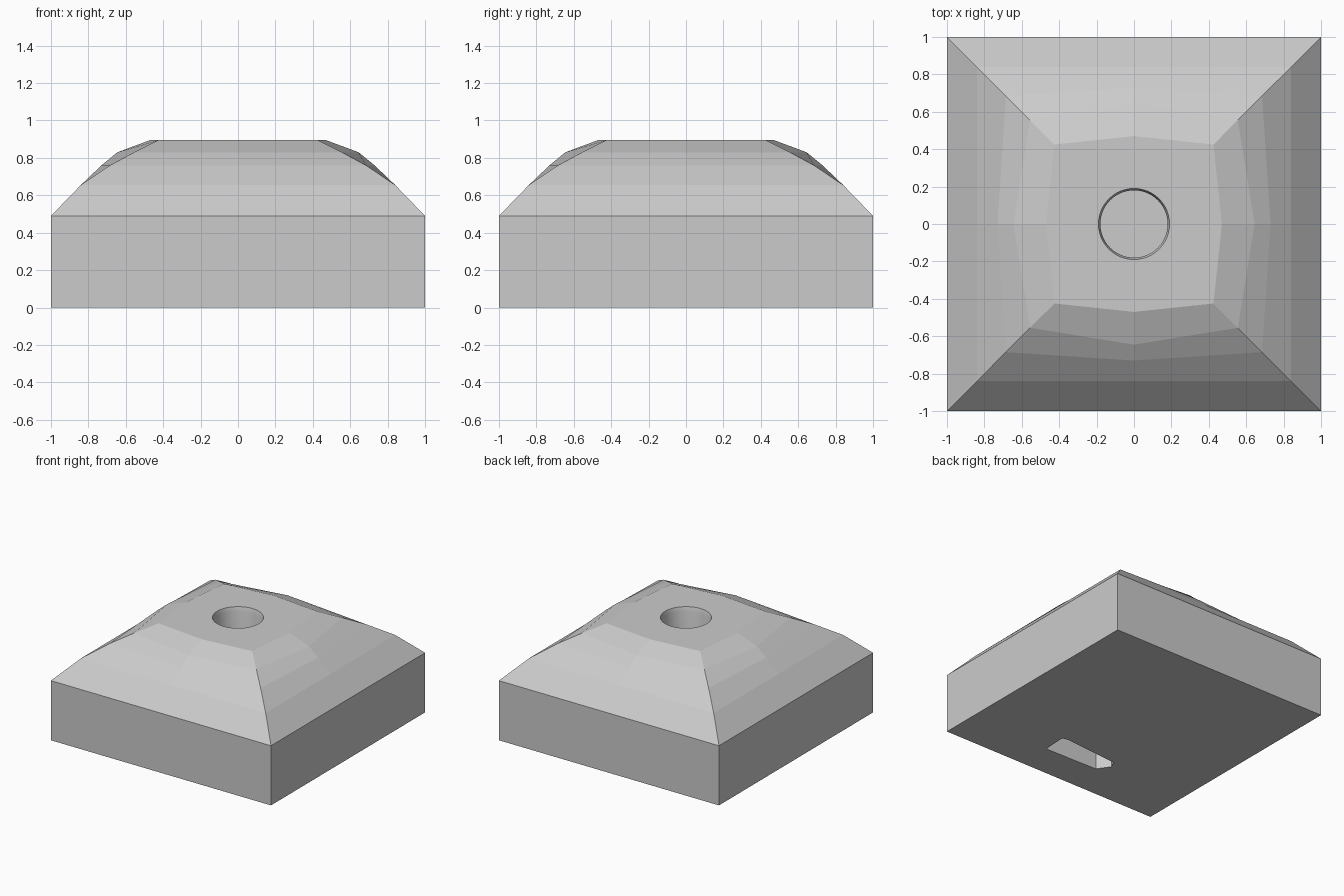
import bpy, bmesh, math

if "Cube" in bpy.data.objects:
    bpy.data.objects.remove(bpy.data.objects["Cube"])


def loft(name, rings):
    """Closed solid through a stack of rings with equal point counts."""
    bm = bmesh.new()
    loops = [[bm.verts.new(p) for p in ring] for ring in rings]
    n = len(loops[0])
    for lo, hi in zip(loops, loops[1:]):
        for i in range(n):
            j = (i + 1) % n
            bm.faces.new((lo[i], lo[j], hi[j], hi[i]))
    bm.faces.new(loops[0][::-1])
    bm.faces.new(loops[-1])
    bmesh.ops.recalc_face_normals(bm, faces=bm.faces)
    mesh = bpy.data.meshes.new(name)
    bm.to_mesh(mesh)
    bm.free()
    ob = bpy.data.objects.new(name, mesh)
    bpy.context.collection.objects.link(ob)
    return ob


def square_ring(corner, mid, z):
    """Square whose side midpoints bulge outwards."""
    pts = []
    for k in range(4):
        c, s = round(math.cos(k * math.pi / 2)), round(math.sin(k * math.pi / 2))
        for x, y in ((corner, -corner), (mid, 0)):
            pts.append((x * c - y * s, x * s + y * c, z))
    return pts


def circle(r, z, n=48):
    return [(r * math.cos(2 * math.pi * i / n), r * math.sin(2 * math.pi * i / n), z)
            for i in range(n)]


def cut(target, cutter):
    cutter.hide_render = True
    mod = target.modifiers.new("cut", 'BOOLEAN')
    mod.operation = 'DIFFERENCE'
    mod.solver = 'EXACT'
    mod.object = cutter
    bpy.context.view_layer.objects.active = target
    bpy.ops.object.modifier_apply(modifier=mod.name)
    bpy.data.objects.remove(cutter)


# Square block with faceted domed top: corner, side midpoint, height
profile = [(1, 1, 0), (1, 1, .49), (.84, .84, .655), (.685, .73, .76),
           (.555, .645, .83), (.425, .47, .895)]
body = loft("domed_block", [square_ring(*p) for p in profile])

# Round shaft in the top with a narrow chamfered rim
cut(body, loft("shaft_cutter", [circle(.18, .12), circle(.18, .86),
                                circle(.19, .895), circle(.19, 1.0)]))

# Slot in the underside near the front
outline = [(-.22, -.71), (.26, -.72), (.27, -.52), (.22, -.51), (-.26, -.55), (-.29, -.61)]
cut(body, loft("slot_cutter", [[(x, y, z) for x, y in outline] for z in (-.1, .2)]))

# Smooth the shaft wall only, keep the facets flat
for f in body.data.polygons:
    c = f.center
    f.use_smooth = math.hypot(c.x, c.y) > .1 and math.hypot(c.x, c.y) < .2 and abs(f.normal.z) < .5
